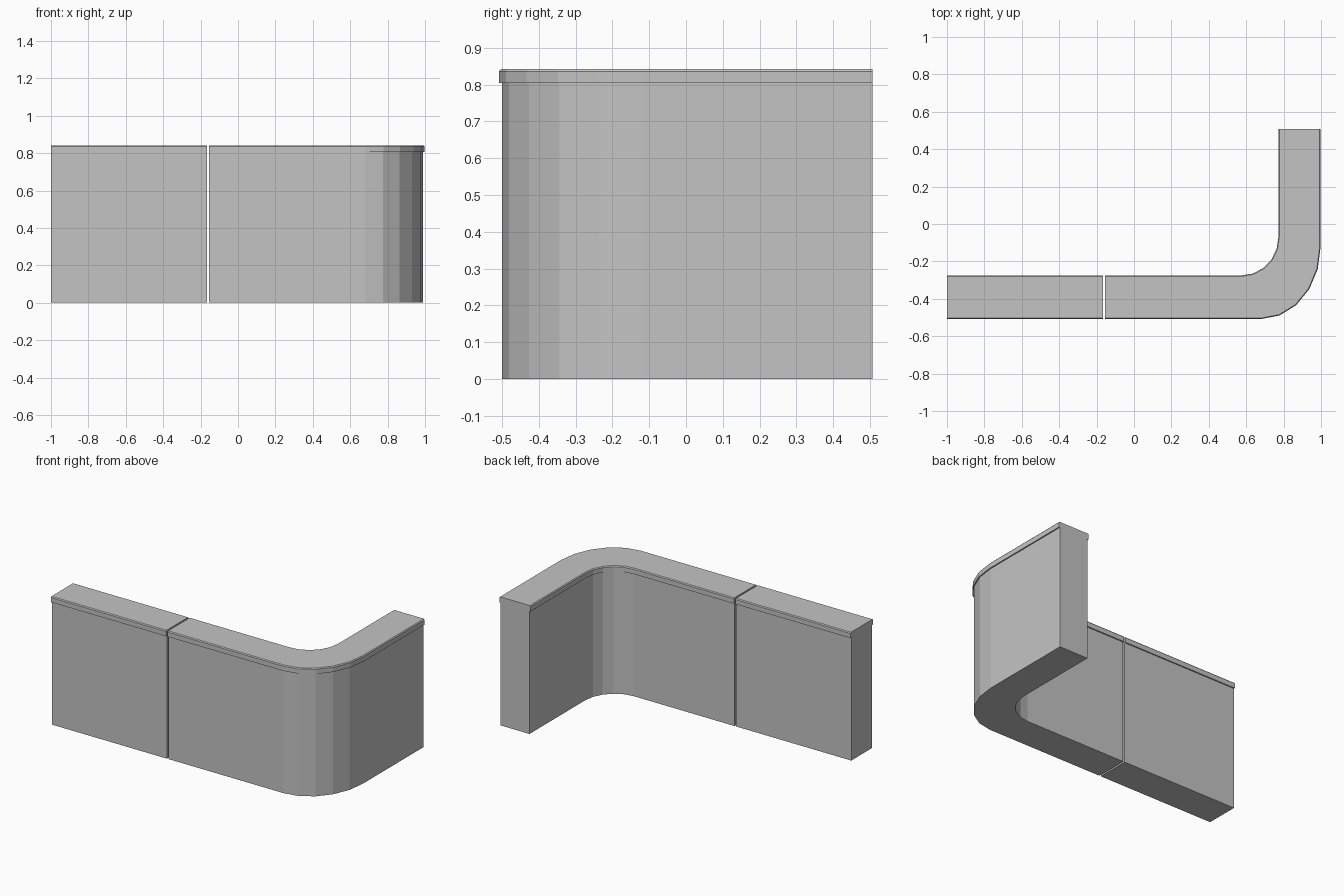
import bpy
import bmesh
import math

if "Cube" in bpy.data.objects:
    bpy.data.objects.remove(bpy.data.objects["Cube"], do_unlink=True)

stone = bpy.data.materials.new("light grey stone")
stone.use_nodes = True
grey = (0.55, 0.55, 0.55, 1)
stone.diffuse_color = grey
stone.node_tree.nodes["Principled BSDF"].inputs["Base Color"].default_value = grey

FRONT, BACK = -0.5, -0.283      # faces of the straight wall
OUTER, INNER = 0.99, 0.78       # faces of the side wing
WING_END = 0.507
CAP_BASE, CAP_EDGE, TOP = 0.805, 0.836, 0.842
OVERHANG, CHAMFER = 0.008, 0.005
STEPS = 5


def straight(x0, x1):
    """Stations of a straight run, each giving outer and inner points."""
    def station(x):
        return lambda d: ((x, FRONT - d), (x, BACK + d))
    return [station(x0), station(x1)]


def corner():
    """Stations around the rounded corner, ending on the side wing."""
    def arc(a):
        s, c = math.sin(a), math.cos(a)
        ox, oy, ix, iy = 0.68, -0.12, 0.575, -0.07

        def at(d):
            outer = (ox + (OUTER + d - ox) * s, oy + (FRONT - d - oy) * c)
            inner = (ix + (INNER - d - ix) * s, iy + (BACK + d - iy) * c)
            return outer, inner
        return at
    return [arc(math.pi / 2 * i / STEPS) for i in range(STEPS + 1)]


def sweep(name, stations, levels):
    """Skin a symmetric section, given as (offset, height) levels."""
    bm = bmesh.new()
    rings = []
    for station in stations:
        left = [(*station(d)[0], z) for d, z in levels]
        right = [(*station(d)[1], z) for d, z in reversed(levels)]
        rings.append([bm.verts.new(p) for p in left + right])
    n = len(rings[0])
    for a, b in zip(rings, rings[1:]):
        for i in range(n):
            j = (i + 1) % n
            bm.faces.new((a[i], a[j], b[j], b[i]))
    bm.faces.new(rings[0])
    bm.faces.new(rings[-1])
    bmesh.ops.recalc_face_normals(bm, faces=bm.faces)
    mesh = bpy.data.meshes.new(name)
    bm.to_mesh(mesh)
    bm.free()
    mesh.materials.append(stone)
    bpy.context.collection.objects.link(bpy.data.objects.new(name, mesh))


def wing_end(d):
    return (OUTER + d, WING_END), (INNER - d, WING_END)


# Straight section and curved section, separated by a thin joint
body = [(0, 0), (0, CAP_BASE)]
cap = [(OVERHANG, CAP_BASE), (OVERHANG, CAP_EDGE), (OVERHANG - CHAMFER, TOP)]
runs = {
    "straight": straight(-1, -0.166),
    "curved": straight(-0.155, -0.155)[:1] + corner() + [wing_end],
}
for label, stations in runs.items():
    sweep(label + "_wall", stations, body)
    sweep(label + "_cap", stations, cap)
